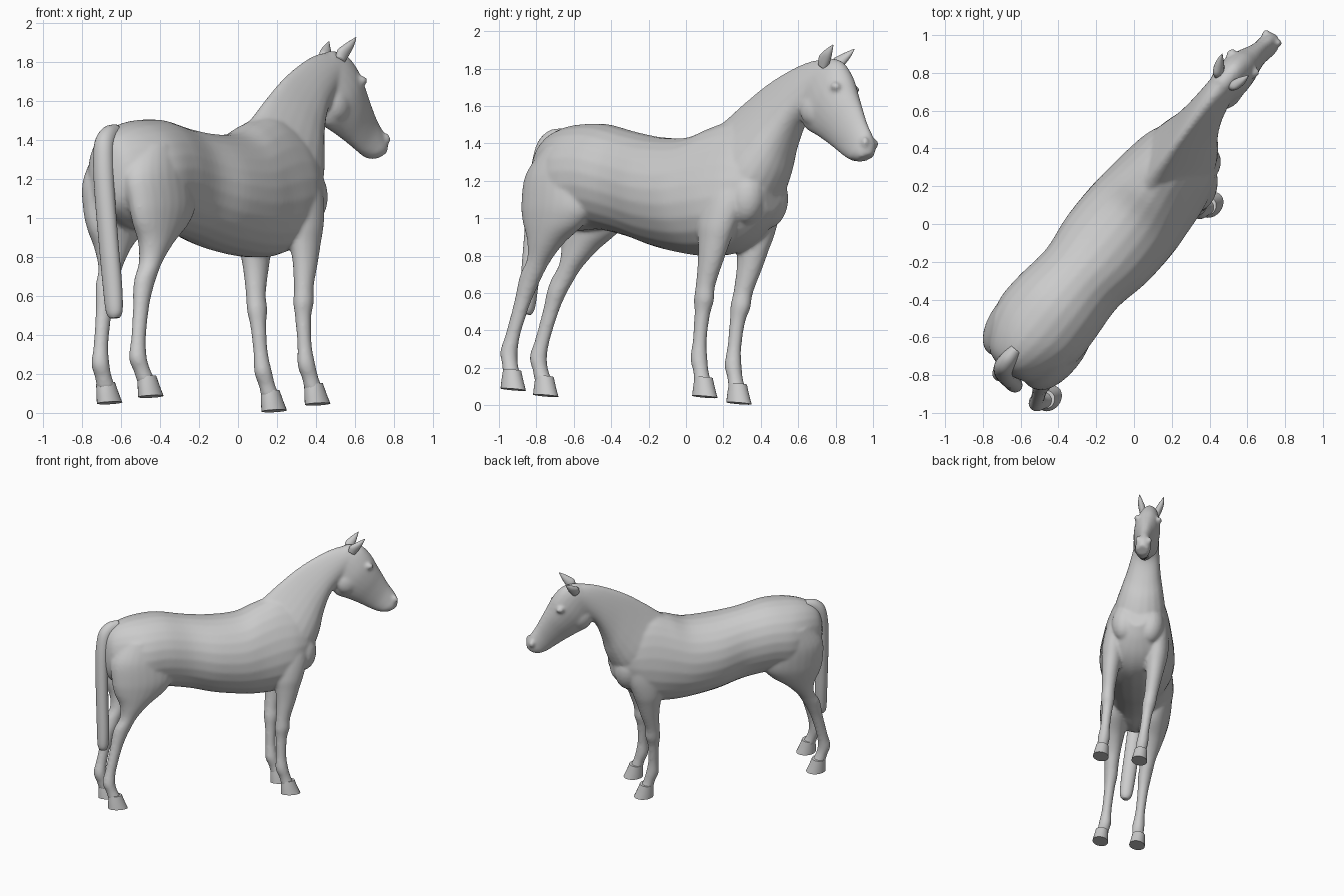
import bpy, bmesh
from math import sin, cos, pi
from mathutils import Vector, Matrix

# Local frame: f = forward, l = left, u = up; the horse stands turned and slightly tilted
F = Vector((0.636, 0.77, -0.03)).normalized()
L = Vector((-0.765, 0.632, -0.12))
L = (L - F * L.dot(F)).normalized()
U = F.cross(L)
FRAME = Matrix.Translation((-0.13, -0.325, 0.0475)) @ Matrix((F, L, U)).transposed().to_4x4()


def catmull(a, b, c, d, t):
    return [0.5 * (2*q + (r-p)*t + (2*p-5*q+4*r-s)*t*t + (3*q-p-3*r+s)*t**3)
            for p, q, r, s in zip(a, b, c, d)]


def loft(bm, stations, side=1, steps=5, n=24):
    """Station: (f1,u1, f2,u2, half width, l offset, skew) - two outline points in the side view."""
    st = [tuple(s) + (0,) * (7 - len(s)) for s in stations]
    path = []
    for i in range(len(st) - 1):
        a, d = st[max(i-1, 0)], st[min(i+2, len(st)-1)]
        path += [catmull(a, st[i], st[i+1], d, k/steps) for k in range(steps)]
    path.append(st[-1])
    rings = []
    for f1, u1, f2, u2, w, l, k in path:
        ring = []
        for j in range(n):
            c, s = cos(2*pi*j/n), sin(2*pi*j/n)
            ring.append(bm.verts.new(((f1+f2)/2 + s*(f1-f2)/2,
                                      side*(l + w*c*(1 + k*s)),
                                      (u1+u2)/2 + s*(u1-u2)/2)))
        rings.append(ring)
    for r0, r1 in zip(rings, rings[1:]):
        for j in range(n):
            bm.faces.new((r0[j], r0[(j+1) % n], r1[(j+1) % n], r1[j]))
    bm.faces.new(rings[0])
    bm.faces.new(rings[-1])


def ball(bm, f, l, u, rf, rl, ru):
    m = Matrix.Translation((f, l, u)) @ Matrix.Diagonal((rf, rl, ru, 1))
    bmesh.ops.create_uvsphere(bm, u_segments=20, v_segments=12, radius=1, matrix=m)


def finish(bm, name, voxel=0, angle=None):
    bmesh.ops.recalc_face_normals(bm, faces=bm.faces)
    me = bpy.data.meshes.new(name)
    bm.to_mesh(me)
    bm.free()
    me.transform(FRAME)
    ob = bpy.data.objects.new(name, me)
    bpy.context.collection.objects.link(ob)
    me.shade_smooth()
    if voxel:
        r = ob.modifiers.new("fuse", 'REMESH')
        r.mode, r.voxel_size, r.use_smooth_shade = 'VOXEL', voxel, True
        s = ob.modifiers.new("soften", 'SMOOTH')
        s.factor, s.iterations = 0.5, 7
    if angle:
        bpy.ops.object.select_all(action='DESELECT')
        ob.select_set(True)
        bpy.context.view_layer.objects.active = ob
        bpy.ops.object.shade_smooth_by_angle(angle=angle)
    return ob


def leg(rows):
    """Leg row: (u, back f, front f, l, half width)."""
    return [(b, u, f, u, w, l) for u, b, f, l, w in rows]


body = bmesh.new()
# Trunk: (f, top, bottom, half width, skew)
trunk = [(-.735, 1.27, 1.08, .05, 0), (-.71, 1.34, 1.0, .12, 0), (-.66, 1.39, .95, .17, 0),
         (-.57, 1.43, .9, .225, 0), (-.45, 1.452, .88, .265, 0), (-.3, 1.456, .89, .262, 0),
         (-.1, 1.42, .86, .245, 0), (.1, 1.397, .81, .275, 0), (.3, 1.405, .78, .28, -.05),
         (.45, 1.465, .77, .265, -.15), (.6, 1.51, .785, .245, -.25), (.72, 1.48, .84, .22, -.2),
         (.82, 1.38, .93, .17, 0), (.885, 1.22, 1.02, .08, 0)]
loft(body, [(f, t, f, b, w, 0, k) for f, t, b, w, k in trunk])
# Neck
loft(body, [(.38, 1.40, .80, .98, .18, 0, -.4), (.51, 1.50, .88, 1.10, .175, 0, -.45),
            (.63, 1.60, .93, 1.22, .145, 0, -.5), (.78, 1.71, .955, 1.33, .115, 0, -.5),
            (.94, 1.795, .995, 1.45, .095, 0, -.4), (1.06, 1.838, 1.04, 1.52, .085, 0, -.25),
            (1.17, 1.855, 1.13, 1.60, .075, 0, 0)])
# Head
loft(body, [(1.15, 1.86, 1.03, 1.66, .06), (1.26, 1.845, 1.035, 1.54, .085, 0, .05),
            (1.335, 1.77, 1.07, 1.475, .097, 0, .1), (1.385, 1.68, 1.16, 1.435, .088, 0, .05),
            (1.43, 1.60, 1.25, 1.39, .068), (1.475, 1.52, 1.32, 1.35, .055),
            (1.52, 1.455, 1.37, 1.325, .055), (1.543, 1.40, 1.41, 1.312, .057),
            (1.54, 1.35, 1.46, 1.308, .042)])
hind = leg([(1.3, -.62, -.30, .11, .12), (1.15, -.71, -.26, .13, .13), (1.0, -.71, -.24, .15, .112),
            (.9, -.69, -.30, .15, .098), (.8, -.648, -.425, .145, .079), (.7, -.645, -.515, .135, .06),
            (.62, -.688, -.56, .13, .052), (.55, -.705, -.595, .125, .048), (.46, -.72, -.63, .125, .039),
            (.3, -.755, -.673, .125, .036), (.2, -.778, -.683, .125, .045), (.13, -.752, -.665, .13, .043),
            (.07, -.735, -.63, .135, .047)])
fore = leg([(1.2, .56, .80, .12, .09), (1.05, .53, .80, .15, .09), (.92, .535, .765, .165, .083),
            (.83, .55, .735, .165, .073), (.73, .56, .705, .165, .06), (.6, .557, .665, .16, .049),
            (.52, .55, .662, .155, .05), (.44, .557, .642, .15, .04), (.3, .56, .637, .147, .036),
            (.2, .557, .652, .145, .044), (.13, .585, .672, .145, .041), (.07, .60, .70, .145, .047)])
for s in (1, -1):
    loft(body, hind, s)
    loft(body, fore, s)
    ball(body, .78, s*.095, 1.09, .105, .10, .15)      # breast muscle
    ball(body, 1.14, s*.045, 1.575, .085, .05, .085)   # cheek
    ball(body, 1.305, s*.082, 1.70, .03, .022, .024)   # eye
    ball(body, 1.515, s*.042, 1.41, .022, .02, .028)   # nostril rim
finish(body, "horse_body", voxel=.011)

# Ears and hooves, left and right
for s, tag in ((1, "left"), (-1, "right")):
    bm = bmesh.new()
    loft(bm, [(1.15, 1.82, 1.20, 1.79, .022, .05), (1.16, 1.86, 1.225, 1.825, .027, .06),
              (1.195, 1.885, 1.245, 1.86, .023, .073), (1.235, 1.907, 1.26, 1.893, .012, .084),
              (1.266, 1.922, 1.27, 1.919, .002, .09)], s, n=16)
    finish(bm, tag + "_ear")
    for part, f0, l0 in (("front", .67, .145), ("hind", -.665, .138)):
        bm = bmesh.new()
        loft(bm, [(f0-.07, .10, f0+.03, .105, .047, l0), (f0-.073, .05, f0+.052, .05, .053, l0),
                  (f0-.073, 0, f0+.075, 0, .059, l0)], s)
        finish(bm, tag + "_" + part + "_hoof", angle=.7)

# Tail
bm = bmesh.new()
loft(bm, [(-.62, 1.425, -.62, 1.33, .035), (-.70, 1.41, -.66, 1.31, .045), (-.765, 1.345, -.68, 1.27, .052),
          (-.79, 1.22, -.69, 1.19, .055), (-.795, 1.05, -.70, 1.05, .055), (-.79, .8, -.70, .8, .054),
          (-.785, .6, -.695, .6, .053), (-.78, .46, -.70, .46, .046), (-.765, .42, -.715, .42, .025)])
finish(bm, "tail")
